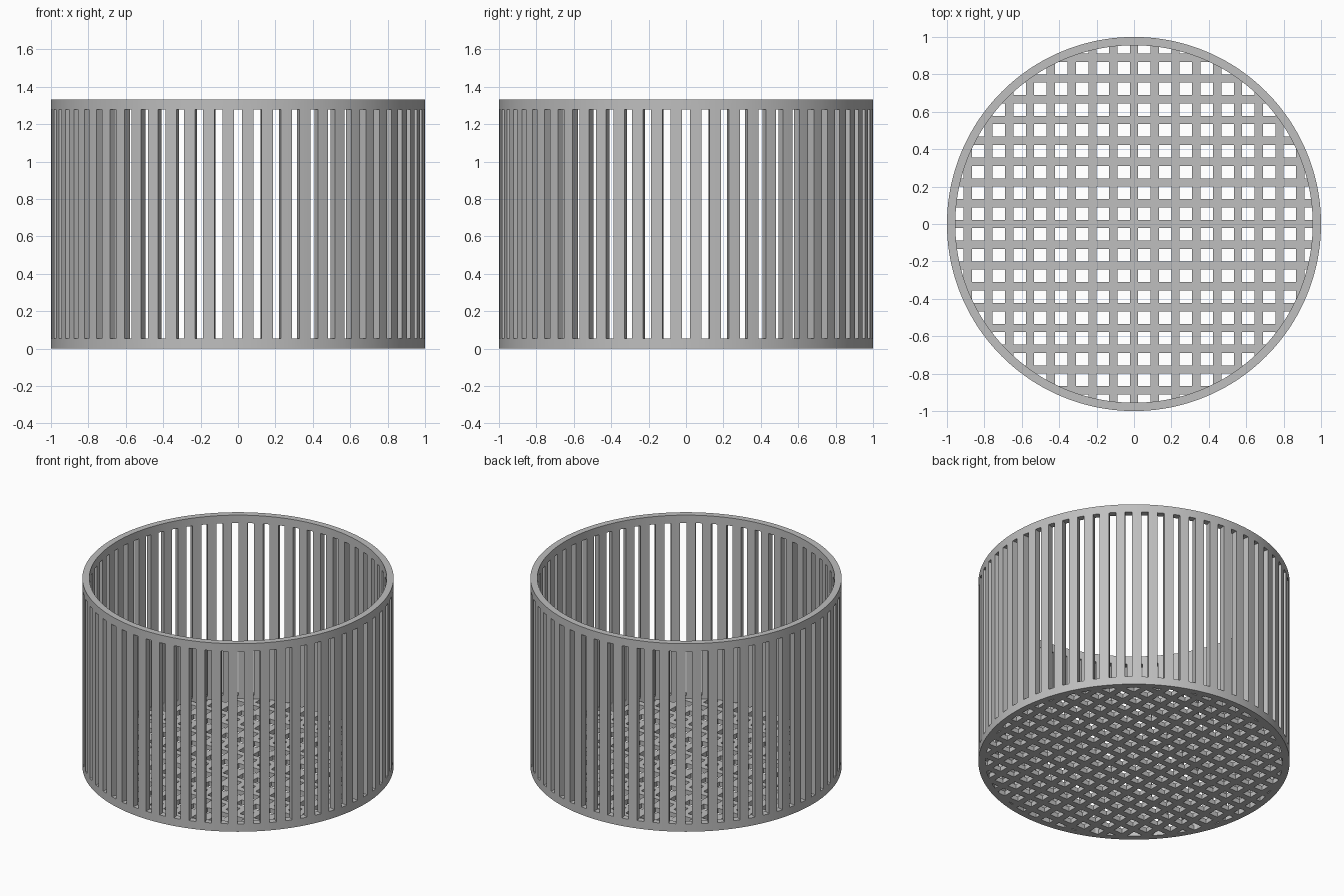
import bpy, bmesh
from math import asin, cos, sin, pi, tau
from mathutils import Vector

cube = bpy.data.objects.get("Cube")
if cube:
    bpy.data.objects.remove(cube, do_unlink=True)

UNIT = 1 / 45           # one design unit; the basket is 90 units across
RADIUS, HEIGHT = 1.0, 60 * UNIT
WALL = 2 * UNIT
SLOTS = 60
SLOT_HALF_ANGLE = asin(UNIT)
BAND = 2.5 * UNIT       # solid band above and below the slots
PITCH, BAR = 5 * UNIT, 2 * UNIT
FLOOR = 1.5 * UNIT

grey = bpy.data.materials.new("plain grey")
grey.use_nodes = True
grey.diffuse_color = (0.52, 0.52, 0.52, 1)
grey.node_tree.nodes["Principled BSDF"].inputs["Base Color"].default_value = grey.diffuse_color


def finish(bm, name, thickness, offset):
    """Turn a sheet into a solid part with crisp edges."""
    mesh = bpy.data.meshes.new(name)
    bm.to_mesh(mesh)
    bm.free()
    mesh.materials.append(grey)
    obj = bpy.data.objects.new(name, mesh)
    bpy.context.collection.objects.link(obj)
    bpy.ops.object.select_all(action='DESELECT')
    obj.select_set(True)
    bpy.context.view_layer.objects.active = obj
    solid = obj.modifiers.new("thickness", 'SOLIDIFY')
    solid.thickness, solid.offset = thickness, offset
    bpy.ops.object.modifier_apply(modifier=solid.name)
    bpy.ops.object.shade_smooth_by_angle(angle=pi / 6)
    return obj


# Slotted wall: a cylinder sheet with the slot faces left out
bm = bmesh.new()
step = tau / SLOTS
angles = []
for i in range(SLOTS):
    a = i * step
    angles += [a - SLOT_HALF_ANGLE, a, a + SLOT_HALF_ANGLE, a + step / 2]
levels = (0, BAND, HEIGHT - BAND, HEIGHT)
columns = [[bm.verts.new((RADIUS * cos(a), RADIUS * sin(a), z)) for z in levels]
           for a in angles]
for i, left in enumerate(columns):
    right = columns[(i + 1) % len(columns)]
    for j in range(3):
        if j == 1 and i % 4 < 2:
            continue
        bm.faces.new((left[j], right[j], right[j + 1], left[j + 1]))
loose = [v for v in bm.verts if not v.link_faces]
bmesh.ops.delete(bm, geom=loose, context='VERTS')
finish(bm, "slotted_wall", WALL, -1)

# Floor lattice: square holes in a sheet trimmed to the inside of the wall
bm = bmesh.new()
lines = []
for k in range(-9, 10):
    lines += [k * PITCH - BAR / 2, k * PITCH + BAR / 2]
rows = [[bm.verts.new((x, y, 0)) for x in lines] for y in lines]
for r in range(len(lines) - 1):
    for c in range(len(lines) - 1):
        if r % 2 and c % 2:
            continue
        bm.faces.new((rows[r][c], rows[r][c + 1], rows[r + 1][c + 1], rows[r + 1][c]))
for i in range(120):
    out = Vector((cos(i * tau / 120), sin(i * tau / 120), 0))
    bmesh.ops.bisect_plane(bm, geom=bm.verts[:] + bm.edges[:] + bm.faces[:],
                           plane_co=out * (RADIUS - WALL + 0.001), plane_no=out,
                           clear_outer=True)
finish(bm, "floor_lattice", FLOOR, 1)
